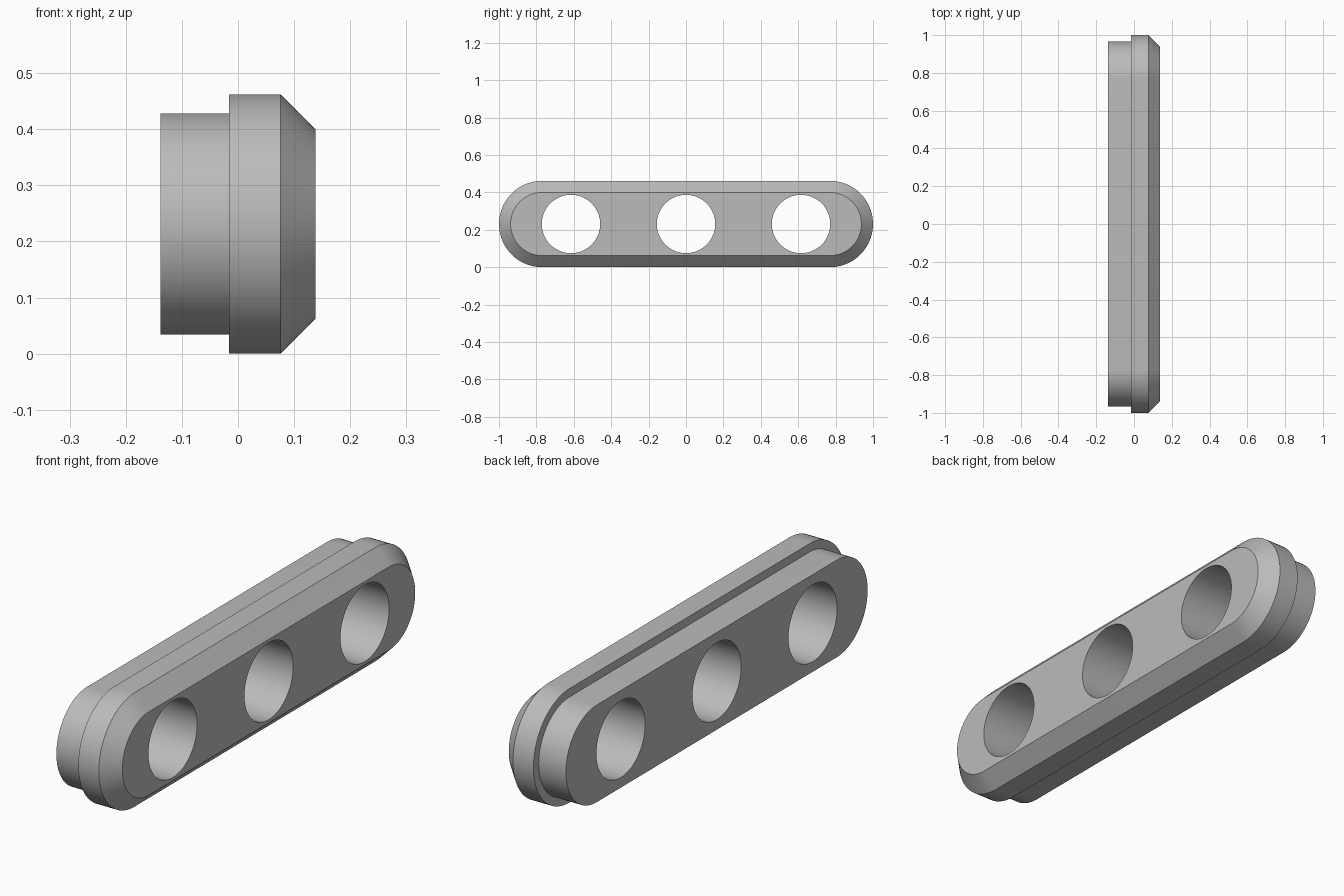
import bpy
import bmesh
from math import pi, sin, cos, radians

cube = bpy.data.objects.get("Cube")
if cube:
    bpy.data.objects.remove(cube, do_unlink=True)

MID_Z = 0.231        # height of the long axis
HALF_STRAIGHT = 0.769
HOLE_R = 0.156
HOLE_SPACING = 0.615
ARC = 40             # segments per half circle

# One flat colour
grey = bpy.data.materials.new("plain_grey")
grey.use_nodes = True
colour = (0.5, 0.5, 0.5, 1)
grey.diffuse_color = colour
grey.node_tree.nodes["Principled BSDF"].inputs["Base Color"].default_value = colour

bm = bmesh.new()


def loop(points, x):
    """Closed ring of vertices and edges at one x position."""
    verts = [bm.verts.new((x, y, z)) for y, z in points]
    edges = [bm.edges.new((a, b)) for a, b in zip(verts, verts[1:] + verts[:1])]
    return verts, edges


def slot(r):
    """Round-ended outline along y."""
    pts = []
    for side in (1, -1):
        for i in range(ARC + 1):
            a = -pi / 2 + pi * i / ARC
            pts.append((side * (HALF_STRAIGHT + r * cos(a)), MID_Z + side * r * sin(a)))
    return pts


def circle(y):
    n = 2 * ARC
    return [(y + HOLE_R * cos(2 * pi * i / n), MID_Z + HOLE_R * sin(2 * pi * i / n))
            for i in range(n)]


def skin(a, b):
    """Wall of quads between two matching rings."""
    n = len(a)
    for i in range(n):
        j = (i + 1) % n
        bm.faces.new((a[i], a[j], b[j], b[i]))


# Outer wall: plug, step, flange rim and chamfer, as (x, radius)
PROFILE = [(-0.138, 0.197), (-0.016, 0.197), (-0.016, 0.231), (0.076, 0.231), (0.138, 0.169)]
rings = [loop(slot(r), x) for x, r in PROFILE]
for (a, _), (b, _) in zip(rings, rings[1:]):
    skin(a, b)

# Three through holes
caps = [list(rings[0][1]), list(rings[-1][1])]
for k in (-1, 0, 1):
    ends = [loop(circle(k * HOLE_SPACING), PROFILE[e][0]) for e in (0, -1)]
    skin(ends[0][0], ends[1][0])
    for cap, (_, edges) in zip(caps, ends):
        cap.extend(edges)

# Flat end faces around the holes
for cap in caps:
    bmesh.ops.triangle_fill(bm, edges=cap, use_beauty=True, use_dissolve=False)
bmesh.ops.recalc_face_normals(bm, faces=bm.faces)

mesh = bpy.data.meshes.new("slotted_plug")
bm.to_mesh(mesh)
bm.free()
mesh.materials.append(grey)
plug = bpy.data.objects.new("slotted_plug", mesh)
bpy.context.collection.objects.link(plug)

bpy.ops.object.select_all(action='DESELECT')
plug.select_set(True)
bpy.context.view_layer.objects.active = plug
bpy.ops.object.shade_smooth_by_angle(angle=radians(30))
